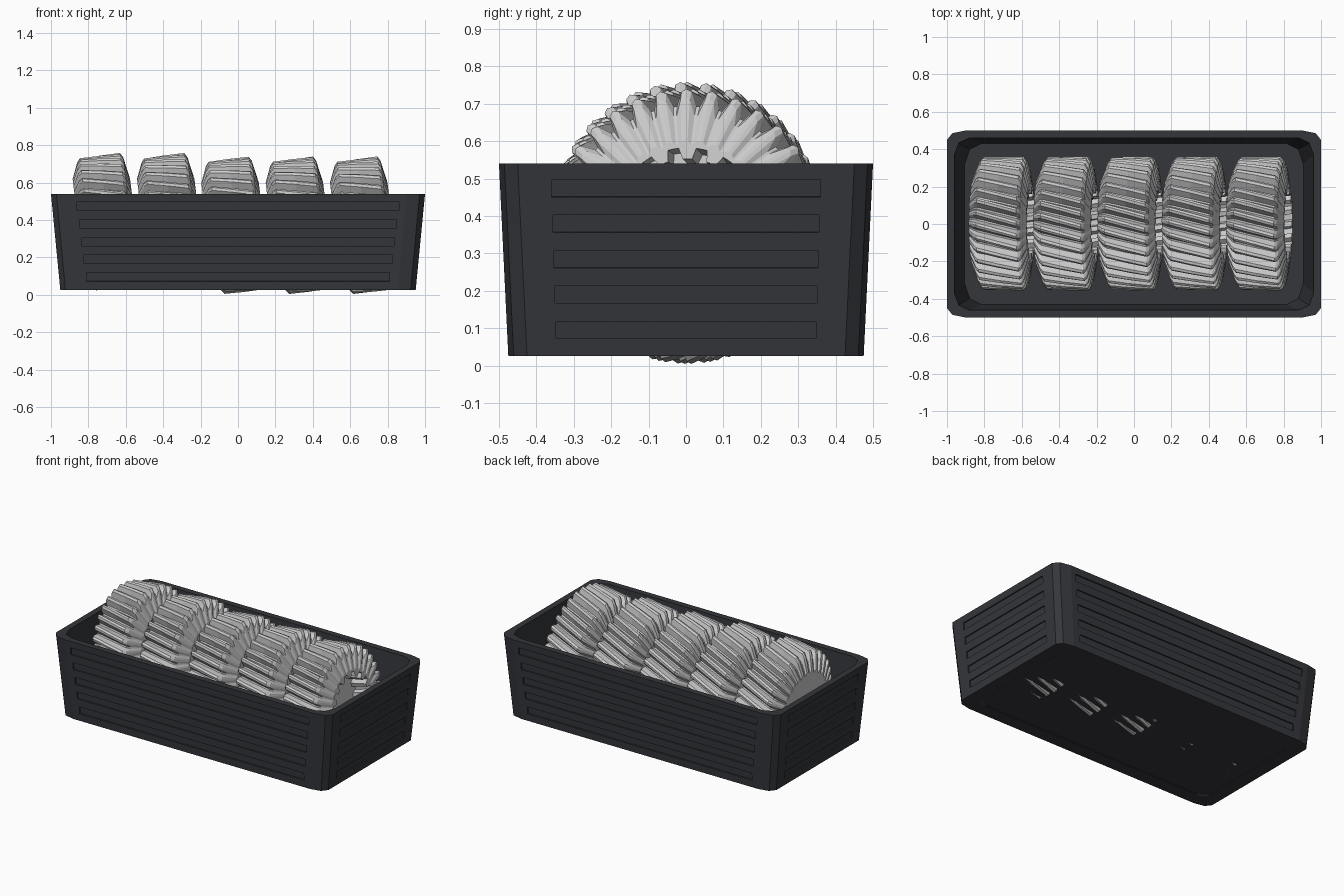
import bpy, bmesh
from math import pi, sin, cos, atan, radians
from mathutils import Matrix

if "Cube" in bpy.data.objects:
    bpy.data.objects.remove(bpy.data.objects["Cube"])


def loft(bm, rings, cap_start=True, cap_end=True):
    """Skin a list of equal-length point rings."""
    vs = [[bm.verts.new(p) for p in r] for r in rings]
    n = len(vs[0])
    for a, b in zip(vs, vs[1:]):
        for i in range(n):
            j = (i + 1) % n
            bm.faces.new((a[i], a[j], b[j], b[i]))
    if cap_start:
        bm.faces.new(vs[0][::-1])
    if cap_end:
        bm.faces.new(vs[-1])
    bmesh.ops.recalc_face_normals(bm, faces=bm.faces)


def finish(bm, name):
    me = bpy.data.meshes.new(name)
    bm.to_mesh(me)
    bm.free()
    ob = bpy.data.objects.new(name, me)
    bpy.context.collection.objects.link(ob)
    return ob


def rect_ring(hx, hy, cx, cy, z, m=0.29):
    """Rectangle with faceted corners, counter-clockwise."""
    q = [(hx, hy - cy), (hx - m * cx, hy - m * cy), (hx - cx, hy)]
    pts = q + [(-x, y) for x, y in q[::-1]]
    pts += [(-x, -y) for x, y in q] + [(x, -y) for x, y in q[::-1]]
    return [(x, y, z) for x, y in pts]


# Crate: underside panel, tapered outer wall, rim, inner wall, floor
Z0, Z1 = 0.025, 0.54
bm = bmesh.new()
loft(bm, [
    rect_ring(0.86, 0.385, 0.06, 0.04, Z0 + 0.004),
    rect_ring(0.865, 0.39, 0.06, 0.04, Z0),
    rect_ring(0.95, 0.475, 0.095, 0.05, Z0),
    rect_ring(1.00, 0.50, 0.10, 0.05, Z1),
    rect_ring(0.96, 0.46, 0.08, 0.09, Z1),
    rect_ring(0.905, 0.43, 0.09, 0.11, 0.05),
])
crate = finish(bm, "crate")

# Five shallow slots on each wall, cut from the crate
bm = bmesh.new()
for k in range(4):
    end = k % 2 == 0
    bottom, flare = (0.95, 0.05) if end else (0.475, 0.025)
    tilt = atan(flare / (Z1 - Z0))
    for i in range(5):
        z = 0.095 + 0.0947 * i
        d = bottom + flare * (z - Z0) / (Z1 - Z0)
        half = (0.347 + 0.003 * i) if end else (0.81 + 0.0125 * i)
        M = (Matrix.Rotation(k * pi / 2, 4, 'Z') @ Matrix.Translation((d, 0, z))
             @ Matrix.Rotation(tilt, 4, 'Y')
             @ Matrix.Diagonal((0.018, 2 * half, 0.046, 1)))
        bmesh.ops.create_cube(bm, size=1, matrix=M)
cutter = finish(bm, "slot_cutter")
cutter.hide_render = True
mod = crate.modifiers.new("slots", 'BOOLEAN')
mod.operation = 'DIFFERENCE'
mod.solver = 'EXACT'
mod.object = cutter
bpy.context.view_layer.objects.active = crate
bpy.ops.object.modifier_apply(modifier=mod.name)
bpy.data.objects.remove(cutter)

mat = bpy.data.materials.new("dark_plastic")
mat.diffuse_color = (0.035, 0.037, 0.043, 1)
mat.use_nodes = True
mat.node_tree.nodes["Principled BSDF"].inputs["Base Color"].default_value = mat.diffuse_color
crate.data.materials.clear()
crate.data.materials.append(mat)

# Helical gear: bevelled faces at both ends, splined bore on the right
TEETH, HELIX = 32, 0.78
TOOTH = [(0, 0), (0.15, 0), (0.38, 0.85), (0.575, 1), (0.77, 0.85)]


def gear_ring(u, root, tip, spline=False):
    pts = []
    for t in range(TEETH):
        for f, h in TOOTH:
            if spline:
                h = t % 2
            a = (t + f) * 2 * pi / TEETH + HELIX * u
            r = root + (tip - root) * h
            pts.append((u, r * cos(a), r * sin(a)))
    return pts


def gear(name, x, z, phase):
    bm = bmesh.new()
    loft(bm, [
        gear_ring(-0.155, 0.12, 0.12),
        gear_ring(-0.16, 0.225, 0.25),
        gear_ring(-0.125, 0.295, 0.335),
        gear_ring(-0.108, 0.31, 0.356),
        gear_ring(0.0, 0.312, 0.358),
        gear_ring(0.108, 0.312, 0.358),
        gear_ring(0.122, 0.285, 0.335),
        gear_ring(0.145, 0.205, 0.215),
        gear_ring(0.145, 0.165, 0.195, True),
        gear_ring(0.03, 0.165, 0.195, True),
    ])
    ob = finish(bm, name)
    ob.matrix_world = (Matrix.Translation((x, 0.003, z))
                       @ Matrix.Rotation(radians(-7), 4, 'Y')
                       @ Matrix.Rotation(phase, 4, 'X'))


# Row of five gears leaning against each other
for i, z in enumerate((0.39, 0.39, 0.371, 0.371, 0.371)):
    gear(f"gear_{i + 1}", -0.695 + 0.344 * i, z, 0.05 * i)
